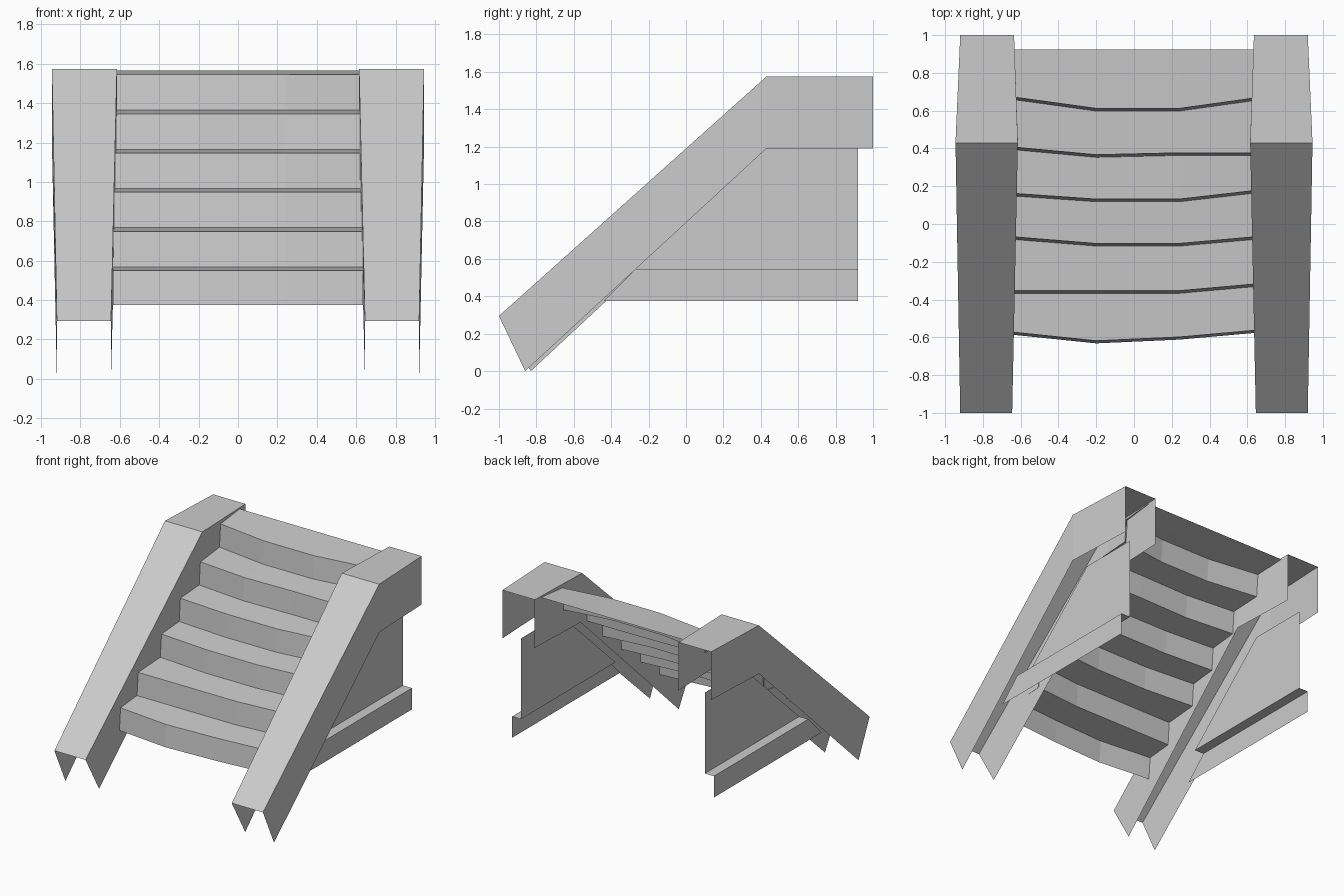
import bpy
import bmesh

if "Cube" in bpy.data.objects:
    bpy.data.objects.remove(bpy.data.objects["Cube"], do_unlink=True)

grey = bpy.data.materials.new("light grey")
grey.use_nodes = True
COLOUR = (0.6, 0.6, 0.6, 1)
grey.diffuse_color = COLOUR
grey.node_tree.nodes["Principled BSDF"].inputs["Base Color"].default_value = COLOUR


def sheet(name, rows):
    """Open strip of quads lofted through rows of points."""
    bm = bmesh.new()
    grid = [[bm.verts.new(p) for p in row] for row in rows]
    for a, b in zip(grid, grid[1:]):
        for i in range(len(a) - 1):
            bm.faces.new((a[i], a[i + 1], b[i + 1], b[i]))
    mesh = bpy.data.meshes.new(name)
    bm.to_mesh(mesh)
    bm.free()
    mesh.materials.append(grey)
    obj = bpy.data.objects.new(name, mesh)
    bpy.context.collection.objects.link(obj)
    return obj


# Hollow side rails: front end, bend and back end of a downward-open channel
# Each station: outer x, inner x, top (y, z), outer bottom and inner bottom
stations = [
    (0.92, 0.645, (-1.0, 0.295), (-0.86, 0.0), (-0.83, 0.0)),
    (0.945, 0.615, (0.43, 1.575), (0.43, 1.19), (0.45, 1.19)),
    (0.92, 0.635, (1.0, 1.575), (1.0, 1.19), (1.0, 1.19)),
]
for side, s in (("left", 1), ("right", -1)):
    rows = []
    for xo, xi, top, bottom_o, bottom_i in stations:
        row = [(s * xo, *bottom_o), (s * xo, *top), (s * xi, *top), (s * xi, *bottom_i)]
        rows.append(row if s == 1 else row[::-1])
    sheet(side + "_rail", rows)

    # Recessed side panel, ledge and projecting skirt under the rail
    xp, xs = s * 0.81, s * 0.89
    rows = [
        [(xs, -0.44, 0.375), (xs, 0.92, 0.375)],
        [(xs, -0.27, 0.545), (xs, 0.92, 0.545)],
        [(xp, -0.27, 0.545), (xp, 0.92, 0.545)],
        [(xp, 0.43, 1.19), (xp, 0.92, 1.19)],
    ]
    sheet(side + "_side_panel", rows if s == 1 else [r[::-1] for r in rows])

# Bowed stair flight: front edge of each step across its width
XS = (-0.635, -0.2, 0.24, 0.635)
fronts = [
    (-0.58, -0.625, -0.605, -0.57),
    (-0.36, -0.36, -0.36, -0.325),
    (-0.075, -0.11, -0.11, -0.075),
    (0.155, 0.125, 0.125, 0.17),
    (0.40, 0.36, 0.37, 0.37),
    (0.665, 0.605, 0.605, 0.66),
]
rows = []
for i, ys in enumerate(fronts):
    nose = 0.55 + 0.199 * i
    foot = 0.375 if i == 0 else nose - 0.18
    rows.append([(x, y - 0.007, foot) for x, y in zip(XS, ys)])
    rows.append([(x, y + 0.007, nose) for x, y in zip(XS, ys)])
rows.append([(x, 0.925, 1.565) for x in XS])
sheet("stair_steps", rows)
